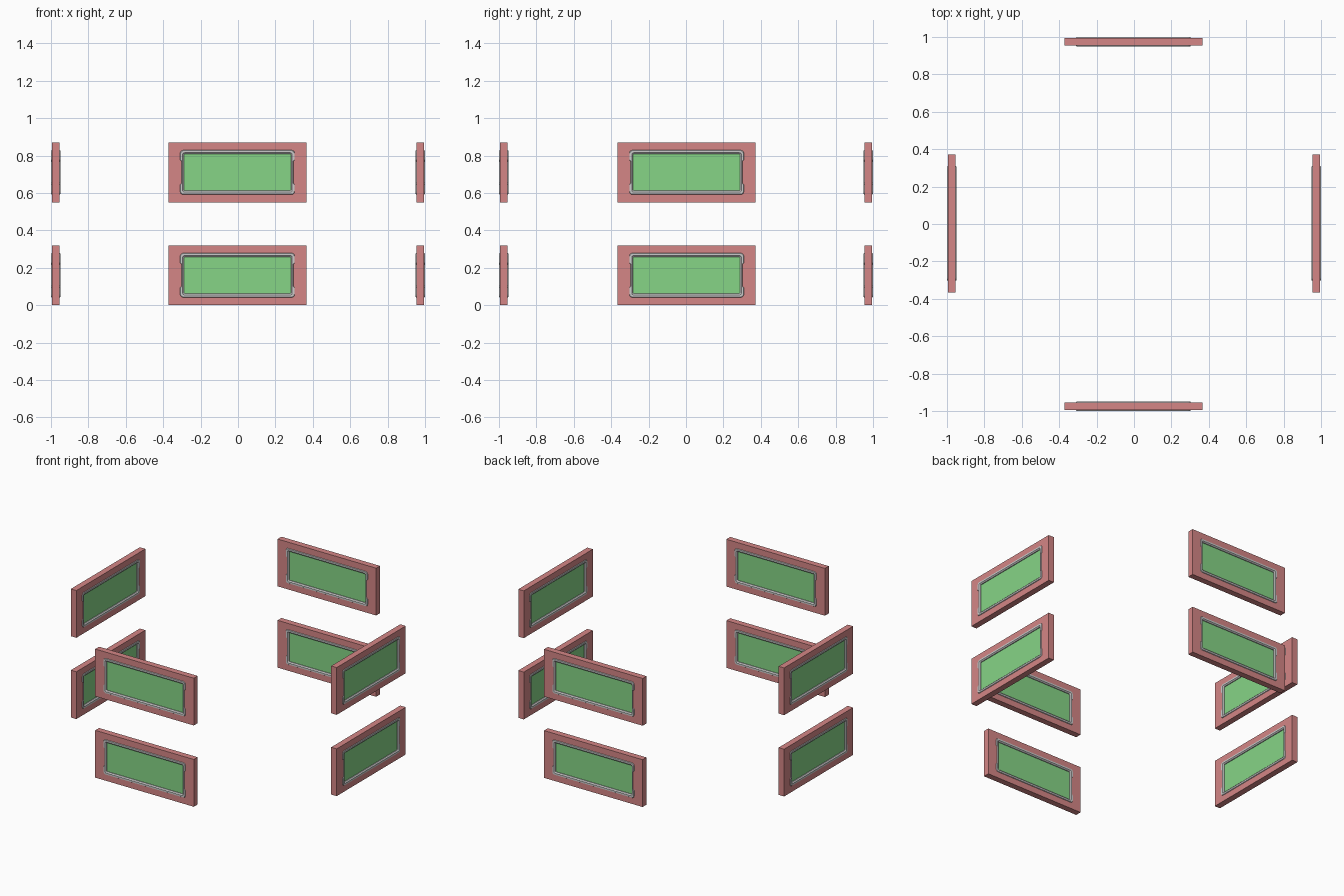
import bpy, bmesh, math
from mathutils import Matrix

if "Cube" in bpy.data.objects:
    bpy.data.objects.remove(bpy.data.objects["Cube"])

FRAME_W, FRAME_H = 0.369, 0.16      # half sizes of the frame
SEAL_W, SEAL_H = 0.307, 0.119       # half sizes of the rubber seal
DIST = 0.9745                       # panel mid-plane distance from the centre


def material(name, colour):
    m = bpy.data.materials.new(name)
    m.diffuse_color = colour
    m.use_nodes = True
    m.node_tree.nodes["Principled BSDF"].inputs["Base Color"].default_value = m.diffuse_color
    return m


RED = material("frame_red", (0.66, 0.24, 0.24, 1))
GREEN = material("glass_green", (0.24, 0.66, 0.24, 1))


def outline(inset, notch=0.0, radius=0.016):
    """Rounded rectangle with a shallow notch in each short side."""
    w, h = SEAL_W - inset, SEAL_H - inset
    r = max(radius - inset * 0.5, 0.004)
    corner = [(w - r + r * math.cos(a), h - r + r * math.sin(a))
              for a in (math.radians(d) for d in (0, 30, 60, 90))]
    quarter = [(w - notch, 0.058), (w, 0.066)] + corner
    right = [(x, -z) for x, z in reversed(quarter)] + quarter
    return right + [(-x, -z) for x, z in right]


def rectangle(w, h):
    return [(w, -h), (w, h), (-w, h), (-w, -h)]


def ring(loops):
    """Closed tube made by joining (outline, depth) loops in order."""
    bm = bmesh.new()
    rows = [[bm.verts.new((x, y, z)) for x, z in pts] for pts, y in loops]
    n = len(rows[0])
    for a, b in zip(rows, rows[1:] + rows[:1]):
        for i in range(n):
            j = (i + 1) % n
            bm.faces.new((a[i], a[j], b[j], b[i]))
    return bm


def to_mesh(bm, name, mat=None):
    bmesh.ops.recalc_face_normals(bm, faces=bm.faces)
    me = bpy.data.meshes.new(name)
    bm.to_mesh(me)
    bm.free()
    if mat:
        me.materials.append(mat)
    return me


# Frame: rectangular border with a window opening
outer = rectangle(FRAME_W, FRAME_H)
hole = rectangle(SEAL_W - 0.012, SEAL_H - 0.012)
frame = to_mesh(ring([(outer, -0.0205), (outer, 0.0205),
                      (hole, 0.0205), (hole, -0.0205)]), "window_frame", RED)

# Seal: raised bead on both faces, sloping in to the glass
half = [(0.0, 0.0195, 0.008), (0.003, 0.0245, 0.008),
        (0.014, 0.0245, 0.0), (0.021, 0.018, 0.0)]
section = half + [(i, -d, n) for i, d, n in reversed(half)]
seal = to_mesh(ring([(outline(i, n), d) for i, d, n in section]), "window_seal")

# Glass: slab slightly recessed behind the seal
bm = bmesh.new()
bmesh.ops.create_cube(bm, size=1, matrix=Matrix.Diagonal(
    (2 * (SEAL_W - 0.017), 0.026, 2 * (SEAL_H - 0.017), 1)))
glass = to_mesh(bm, "window_glass", GREEN)

# Two rows of four panels around the centre
SIDES = {"front": (-0.003, -DIST, 0), "right": (DIST, 0.003, 90),
         "back": (-0.003, DIST, 180), "left": (-DIST, 0.003, 270)}
for row, z in (("lower", 0.16), ("upper", 0.71)):
    for side, (x, y, angle) in SIDES.items():
        for me, part in ((frame, "frame"), (seal, "seal"), (glass, "glass")):
            ob = bpy.data.objects.new(f"{row}_{side}_window_{part}", me)
            ob.location = (x, y, z)
            ob.rotation_euler.z = math.radians(angle)
            bpy.context.collection.objects.link(ob)
